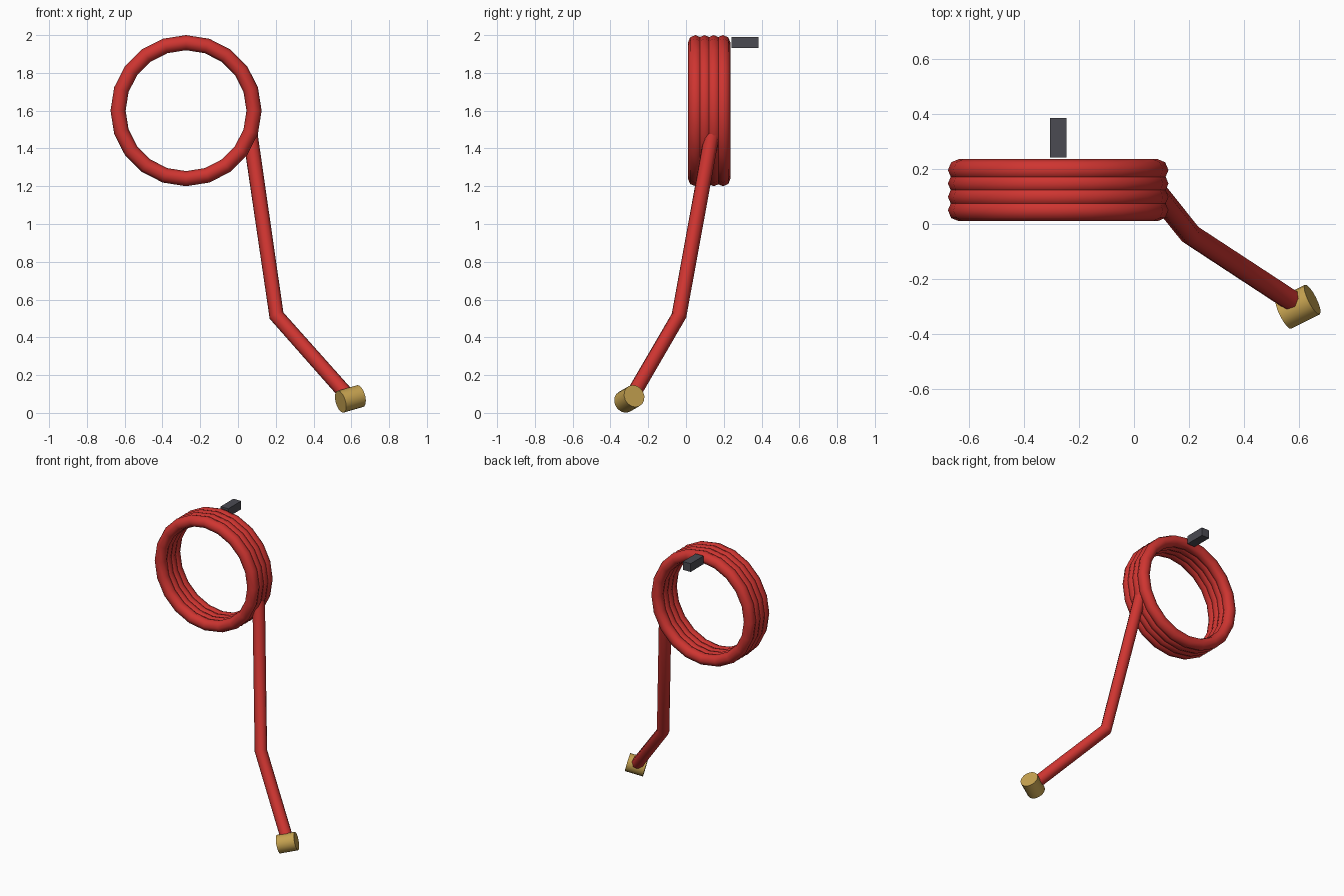
import bpy
import math
from mathutils import Vector

cube = bpy.data.objects.get("Cube")
if cube:
    bpy.data.objects.remove(cube, do_unlink=True)


def material(name, rgb):
    m = bpy.data.materials.new(name)
    m.use_nodes = True
    m.diffuse_color = (*rgb, 1)
    m.node_tree.nodes["Principled BSDF"].inputs["Base Color"].default_value = (*rgb, 1)
    return m


RED = material("hose red", (0.62, 0.035, 0.03))
BRASS = material("brass", (0.56, 0.36, 0.08))
GREY = material("dark grey", (0.07, 0.07, 0.085))

HOSE_R = 0.04
COIL_X, COIL_Z, COIL_R = -0.275, 1.6, 0.36


def finish(name, mat, smooth=True):
    ob = bpy.context.object
    ob.name = name
    ob.data.materials.append(mat)
    if smooth:
        bpy.ops.object.shade_smooth_by_angle(angle=math.radians(50))
    return ob


# Coiled hose: four overlapping loops facing the front
for i in range(4):
    bpy.ops.mesh.primitive_torus_add(
        major_segments=20, minor_segments=8,
        major_radius=COIL_R, minor_radius=HOSE_R,
        location=(COIL_X, 0.05 + i * 0.0485, COIL_Z),
        rotation=(math.pi / 2, 0, 0))
    finish(f"hose_loop_{i + 1}", RED)

# Loose hose end: a tube along a bent path
path = [(0.065, 0.137, 1.47), (0.204, -0.037, 0.515), (0.59, -0.29, 0.08)]
curve = bpy.data.curves.new("hanging_hose", "CURVE")
curve.dimensions = "3D"
curve.bevel_depth = HOSE_R
curve.bevel_resolution = 2
curve.use_fill_caps = True
spline = curve.splines.new("POLY")
spline.points.add(len(path) - 1)
for point, co in zip(spline.points, path):
    point.co = (*co, 1)
hose = bpy.data.objects.new("hanging_hose", curve)
bpy.context.collection.objects.link(hose)
curve.materials.append(RED)

# Brass nozzle set across the hose end
axis = Vector((0.86, 0.43, 0.25))
bpy.ops.mesh.primitive_cylinder_add(
    vertices=16, radius=0.06, depth=0.12, location=(0.595, -0.3, 0.074),
    rotation=axis.to_track_quat("Z", "Y").to_euler())
finish("nozzle", BRASS)

# Wall hook behind the top of the coil
bpy.ops.mesh.primitive_cube_add(size=1, location=(COIL_X, 0.313, 1.961))
bpy.context.object.scale = (0.06, 0.144, 0.058)
finish("wall_hook", GREY, smooth=False)
